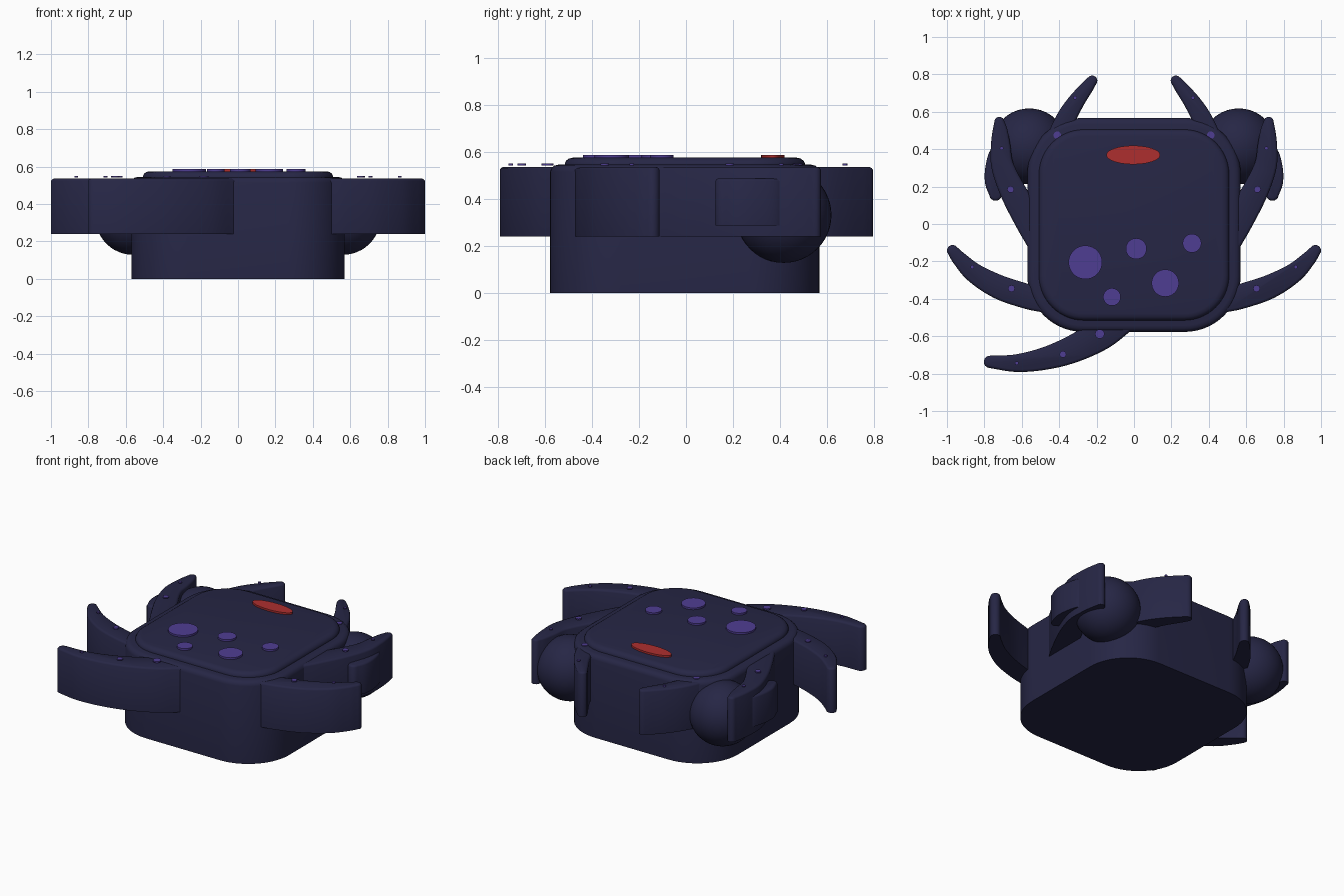
import bpy, bmesh, math
from mathutils import Vector

if "Cube" in bpy.data.objects:
    bpy.data.objects.remove(bpy.data.objects["Cube"])


def material(name, rgb):
    m = bpy.data.materials.new(name)
    m.diffuse_color = (*rgb, 1)
    m.use_nodes = True
    m.node_tree.nodes["Principled BSDF"].inputs["Base Color"].default_value = m.diffuse_color
    return m


NAVY = material("dark navy", (0.0195, 0.0195, 0.06))
PURPLE = material("purple", (0.078, 0.048, 0.29))
RED = material("red", (0.42, 0.028, 0.028))


def finish(name, bm, mat, angle=40):
    bmesh.ops.recalc_face_normals(bm, faces=bm.faces)
    for f in bm.faces:
        f.smooth = True
    me = bpy.data.meshes.new(name)
    bm.to_mesh(me)
    bm.free()
    me.set_sharp_from_angle(angle=math.radians(angle))
    me.materials.append(mat)
    ob = bpy.data.objects.new(name, me)
    bpy.context.collection.objects.link(ob)
    return ob


def loft(name, outline, rings, mat):
    """Stack outline(inset) at each (inset, z) and cap both ends."""
    bm = bmesh.new()
    loops = [[bm.verts.new((x, y, z)) for x, y in outline(i)] for i, z in rings]
    n = len(loops[0])
    for a, b in zip(loops, loops[1:]):
        for k in range(n):
            bm.faces.new((a[k], a[(k + 1) % n], b[(k + 1) % n], b[k]))
    bm.faces.new(loops[0][::-1])
    bm.faces.new(loops[-1])
    return finish(name, bm, mat)


def rounded_square(hx, hy, r, cy=-0.005, seg=14):
    def outline(inset):
        pts = []
        for q, (sx, sy) in enumerate(((1, 1), (-1, 1), (-1, -1), (1, -1))):
            for k in range(seg + 1):
                a = (q + k / seg) * math.pi / 2
                pts.append((sx * (hx - r) + (r - inset) * math.cos(a),
                            cy + sy * (hy - r) + (r - inset) * math.sin(a)))
        return pts
    return outline


def smooth_path(pts, sub=6):
    """Catmull-Rom through (x, y, half width) points."""
    v = [Vector(p) for p in pts]
    v = [2 * v[0] - v[1]] + v + [2 * v[-1] - v[-2]]
    out = []
    for i in range(1, len(v) - 2):
        a, b, c, d = v[i - 1:i + 3]
        for k in range(sub):
            t = k / sub
            out.append(0.5 * (2 * b + (c - a) * t + (2 * a - 5 * b + 4 * c - d) * t * t
                              + (3 * b - a - 3 * c + d) * t ** 3))
    return out + [v[-2]]


def limb_outline(pts, side):
    path = smooth_path(pts)

    def outline(inset):
        left, right, tip = [], [], []
        for i, p in enumerate(path):
            d = path[min(i + 1, len(path) - 1)] - path[max(i - 1, 0)]
            ang = math.atan2(d.y, d.x)
            w = p.z - inset
            nx, ny = -math.sin(ang) * w, math.cos(ang) * w
            left.append((p.x + nx, p.y + ny))
            right.append((p.x - nx, p.y - ny))
        for k in range(1, 8):  # rounded tip
            a = ang + math.pi / 2 - math.pi * k / 8
            tip.append((p.x + w * math.cos(a), p.y + w * math.sin(a)))
        return [(-side * x, y) for x, y in left + tip + right[::-1]]
    return outline


def limb(name, pts, side=-1, z0=0.24, z1=0.535):
    loft(name, limb_outline(pts, side),
         [(0, z0), (0, z1 - 0.012), (0.005, z1 - 0.004), (0.014, z1)], NAVY)


def disc(name, x, y, rx, ry, z0, z1, mat, n=40):
    loft(name, lambda i: [(x + rx * math.cos(2 * math.pi * k / n),
                           y + ry * math.sin(2 * math.pi * k / n)) for k in range(n)],
         [(0, z0), (0, z1)], mat)


# main body and raised lid
loft("body", rounded_square(0.57, 0.572, 0.30),
     [(0, 0), (0, 0.515), (0.006, 0.531), (0.018, 0.541), (0.035, 0.545)], NAVY)
loft("lid", rounded_square(0.508, 0.51, 0.24),
     [(0, 0.53), (0, 0.55), (0.006, 0.562), (0.018, 0.571), (0.036, 0.575)], NAVY)

# red oval and purple spots on the lid
disc("red_oval", -0.004, 0.369, 0.144, 0.05, 0.574, 0.587, RED)
for i, (x, y, r) in enumerate([(-0.26, -0.205, 0.09), (0.012, -0.132, 0.056),
                               (0.31, -0.103, 0.05), (0.167, -0.316, 0.073),
                               (-0.118, -0.39, 0.047)]):
    disc(f"lid_spot_{i}", x, y, r, r, 0.574, 0.587, PURPLE)

# limbs, given for the left side (negative x): x, y, half width
BACK = [(-0.425, 0.42, 0.058), (-0.365, 0.56, 0.053), (-0.312, 0.65, 0.045),
        (-0.252, 0.73, 0.035), (-0.224, 0.766, 0.028)]
ARM = [(-0.50, -0.09, 0.075), (-0.56, 0.02, 0.078), (-0.645, 0.17, 0.07),
       (-0.703, 0.31, 0.06), (-0.713, 0.42, 0.052), (-0.716, 0.5, 0.04), (-0.72, 0.546, 0.027)]
PINCER = [(-0.705, 0.41, 0.03), (-0.73, 0.37, 0.046), (-0.744, 0.29, 0.052),
          (-0.747, 0.22, 0.049), (-0.74, 0.158, 0.034)]
FRONT = [(-0.47, -0.415, 0.06), (-0.57, -0.388, 0.066), (-0.72, -0.338, 0.064),
         (-0.85, -0.265, 0.053), (-0.93, -0.19, 0.04), (-0.97, -0.142, 0.03)]
TAIL = [(-0.07, -0.505, 0.085), (-0.18, -0.592, 0.083), (-0.33, -0.67, 0.073),
        (-0.48, -0.72, 0.06), (-0.63, -0.744, 0.047), (-0.77, -0.737, 0.033)]
DOTS = [(-0.41, 0.475, 0.02), (-0.315, 0.675, 0.01), (-0.66, 0.185, 0.018),
        (-0.708, 0.405, 0.01), (-0.655, -0.345, 0.018), (-0.865, -0.23, 0.01)]

for side, tag in ((-1, "left"), (1, "right")):
    limb(f"back_limb_{tag}", BACK, side)
    limb(f"arm_{tag}", ARM, side)
    limb(f"pincer_{tag}", PINCER, side, 0.286, 0.487)
    limb(f"front_limb_{tag}", FRONT, side)
    # round claw ball
    bm = bmesh.new()
    bmesh.ops.create_uvsphere(bm, u_segments=40, v_segments=24, radius=0.203)
    bmesh.ops.translate(bm, verts=bm.verts, vec=(side * 0.56, 0.415, 0.331))
    finish(f"claw_ball_{tag}", bm, NAVY)
    for i, (x, y, r) in enumerate(DOTS):
        disc(f"limb_dot_{tag}_{i}", -side * x, y, r, r, 0.541, 0.549, PURPLE, 20)

# single tail limb sweeping to the left
limb("tail_limb", TAIL)
for i, (x, y, r) in enumerate([(-0.183, -0.588, 0.025), (-0.38, -0.697, 0.018),
                               (-0.627, -0.744, 0.01)]):
    disc(f"tail_dot_{i}", x, y, r, r, 0.541, 0.549, PURPLE, 20)
